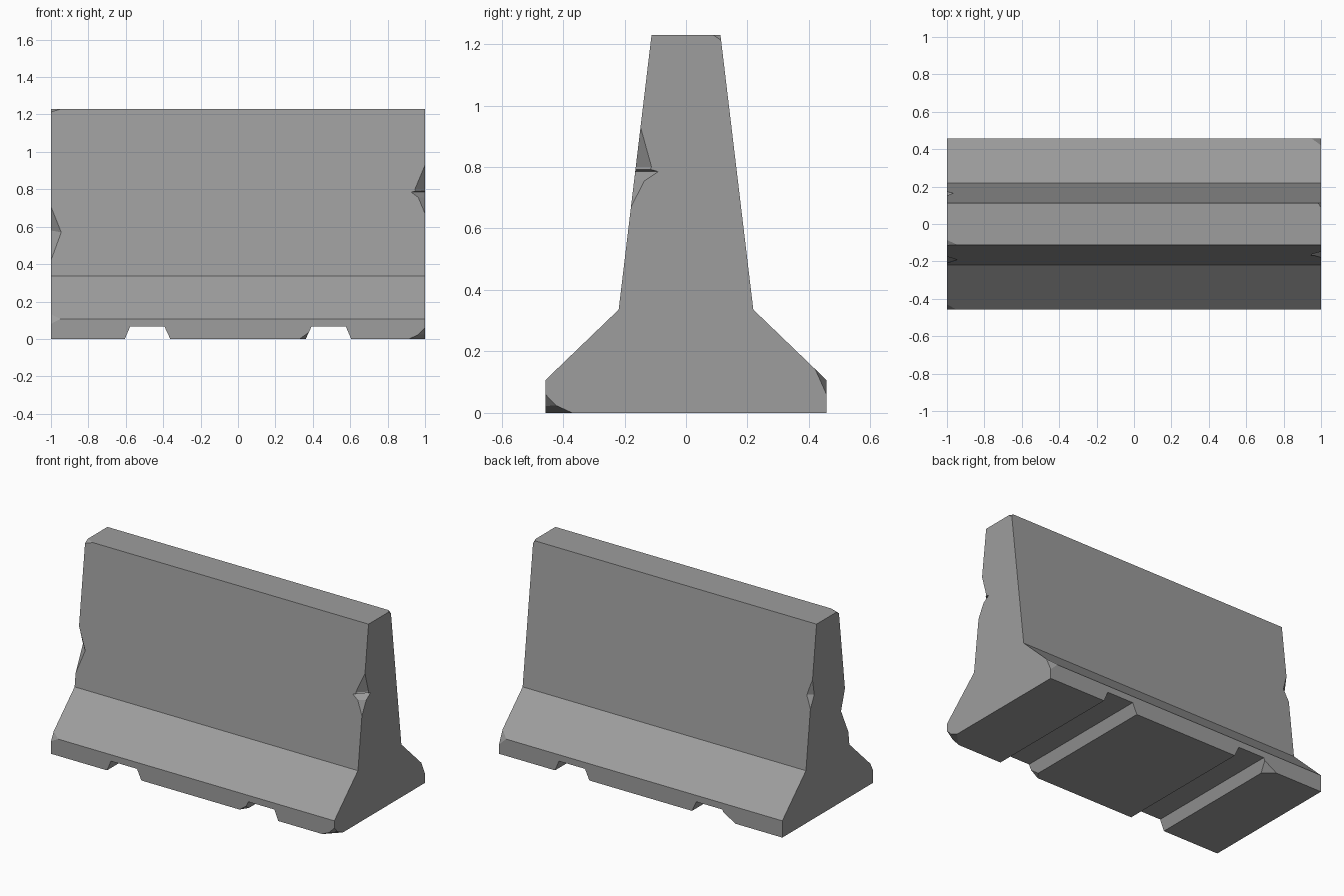
import bpy, bmesh
from mathutils import Vector

if "Cube" in bpy.data.objects:
    bpy.data.objects.remove(bpy.data.objects["Cube"])


def make_object(name, bm):
    bmesh.ops.recalc_face_normals(bm, faces=bm.faces)
    mesh = bpy.data.meshes.new(name)
    bm.to_mesh(mesh)
    bm.free()
    ob = bpy.data.objects.new(name, mesh)
    bpy.context.collection.objects.link(ob)
    return ob


def prism(name, points, offset):
    bm = bmesh.new()
    face = bm.faces.new([bm.verts.new(p) for p in points])
    ext = bmesh.ops.extrude_face_region(bm, geom=[face])
    moved = [v for v in ext["geom"] if isinstance(v, bmesh.types.BMVert)]
    # the source face stays, so the prism is closed
    if len(bm.faces) < len(points) + 2:
        bm.faces.new([v for v in bm.verts if v not in moved])
    bmesh.ops.translate(bm, verts=moved, vec=offset)
    return make_object(name, bm)


def subtract(target, cutter):
    cutter.hide_render = True
    cutter.data.materials.append(concrete)
    mod = target.modifiers.new("cut", 'BOOLEAN')
    mod.operation = 'DIFFERENCE'
    mod.solver = 'EXACT'
    mod.object = cutter
    bpy.context.view_layer.objects.active = target
    bpy.ops.object.modifier_apply(modifier=mod.name)
    bpy.data.objects.remove(cutter)


def chip(target, corner, points):
    """Break off the material between the given surface points and a corner."""
    pts = [Vector(p) for p in points]
    corner = Vector(corner)
    outside = corner + (corner - sum(pts, Vector()) / len(pts)) * 1.5
    bm = bmesh.new()
    for p in pts + [outside]:
        bm.verts.new(p)
    bmesh.ops.convex_hull(bm, input=bm.verts)
    subtract(target, make_object("chip_cutter", bm))


# Dark grey concrete
concrete = bpy.data.materials.new("concrete")
concrete.diffuse_color = (0.34, 0.34, 0.34, 1)
concrete.use_nodes = True
concrete.node_tree.nodes["Principled BSDF"].inputs["Base Color"].default_value = concrete.diffuse_color

# Barrier body: mirrored profile swept along x
half = [(0.457, 0), (0.457, 0.107), (0.219, 0.336), (0.112, 1.23)]
profile = half + [(-y, z) for y, z in reversed(half)]
barrier = prism("concrete_barrier", [(-1, y, z) for y, z in profile], (2, 0, 0))
barrier.data.materials.append(concrete)

# Two lifting slots under the base
for s in (-1, 1):
    slot = [(0.353, -0.02), (0.393, 0.066), (0.577, 0.066), (0.613, -0.02)]
    subtract(barrier, prism("slot_cutter", [(s * x, -0.6, z) for x, z in slot],
                            (0, 1.2, 0)))

# Notches in the upright end edges
chip(barrier, (1, -0.165, 0.785),
     [(1, -0.148, 0.93), (1, -0.179, 0.67), (1, -0.112, 0.80),
      (0.945, -0.164, 0.80)])
chip(barrier, (1, -0.167, 0.775),
     [(1, -0.163, 0.805), (1, -0.172, 0.73), (1, -0.09, 0.785),
      (0.925, -0.165, 0.785)])
chip(barrier, (-1, -0.191, 0.57),
     [(-1, -0.174, 0.71), (-1, -0.209, 0.42), (-1, -0.135, 0.58),
      (-0.945, -0.191, 0.57)])
chip(barrier, (-1, 0.164, 0.79),
     [(-1, 0.153, 0.89), (-1, 0.174, 0.71), (-1, 0.135, 0.79),
      (-0.965, 0.164, 0.79)])

# Chipped top corners
chip(barrier, (-1, -0.112, 1.23),
     [(-1, -0.114, 1.213), (-1, -0.085, 1.23), (-0.945, -0.112, 1.23)])
chip(barrier, (1, 0.112, 1.23),
     [(1, 0.114, 1.212), (1, 0.088, 1.23), (0.985, 0.112, 1.23)])

# Chipped base corners
toe = (1, -0.457, 0)
chip(barrier, toe, [(1, -0.457, 0.06), (1, -0.40, 0), (0.94, -0.457, 0)])
chip(barrier, toe, [(1, -0.457, 0.04), (1, -0.37, 0), (0.915, -0.457, 0)])
chip(barrier, (1, 0.457, 0.107),
     [(1, 0.457, 0.06), (1, 0.42, 0.143), (0.95, 0.457, 0.107)])
chip(barrier, (-1, -0.457, 0.107),
     [(-1, -0.457, 0.08), (-1, -0.43, 0.133), (-0.95, -0.457, 0.107)])

# Chipped slot corners
chip(barrier, (0.362, -0.457, 0),
     [(0.33, -0.457, 0), (0.378, -0.457, 0.035), (0.362, -0.41, 0)])
chip(barrier, (-0.604, 0.457, 0),
     [(-0.67, 0.457, 0), (-0.584, 0.457, 0.05), (-0.604, 0.40, 0)])
